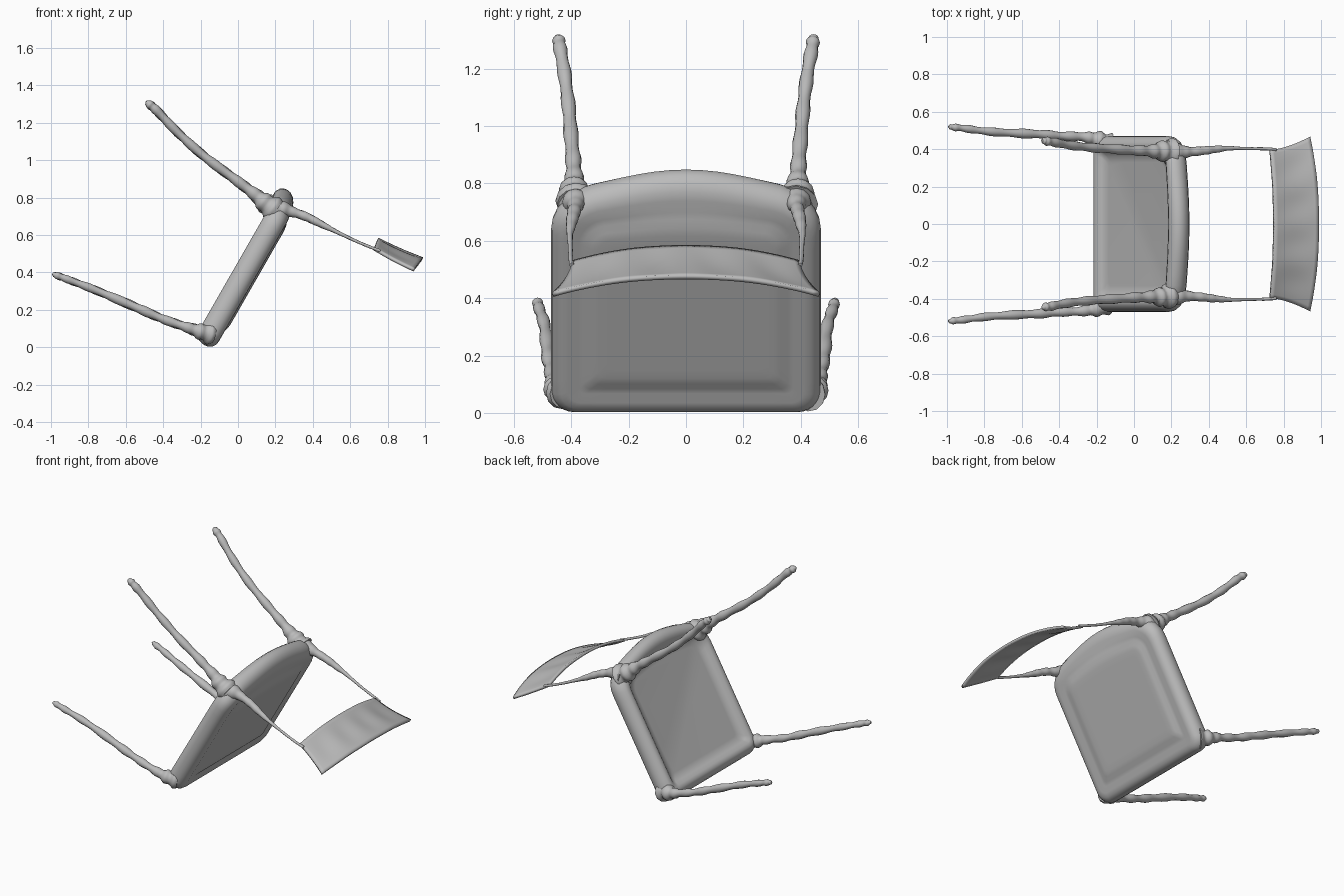
import bpy, bmesh, math
from mathutils import Vector

if "Cube" in bpy.data.objects:
    bpy.data.objects.remove(bpy.data.objects["Cube"], do_unlink=True)

grey = bpy.data.materials.new("plain grey")
grey.diffuse_color = (0.5, 0.5, 0.5, 1)
grey.use_nodes = True
grey.node_tree.nodes["Principled BSDF"].inputs["Base Color"].default_value = (0.5, 0.5, 0.5, 1)


def finish(name, bm):
    """Turn a bmesh into a smooth shaded grey object."""
    bmesh.ops.recalc_face_normals(bm, faces=bm.faces)
    mesh = bpy.data.meshes.new(name)
    bm.to_mesh(mesh)
    bm.free()
    mesh.materials.append(grey)
    ob = bpy.data.objects.new(name, mesh)
    bpy.context.collection.objects.link(ob)
    bpy.ops.object.select_all(action='DESELECT')
    bpy.context.view_layer.objects.active = ob
    ob.select_set(True)
    bpy.ops.object.shade_smooth_by_angle(angle=math.radians(50))
    return ob


def bridge(bm, a, b):
    for i in range(len(a)):
        j = (i + 1) % len(a)
        bm.faces.new((a[i], a[j], b[j], b[i]))


# Seat: a tilted rounded slab, dished underneath and padded on top
U = Vector((0.497, 0, 0.867))     # from front edge to back edge of the seat
N = Vector((0.867, 0, -0.497))    # out of the sitting face


def seat_point(u, y, h):
    t = max(0, (u - 0.1) / 0.7)
    u += 0.075 * t ** 3 * math.cos(min(abs(y) / 0.42, 1) * math.pi / 2) ** 1.3
    h -= 0.2 * max(0, u - 0.72)
    return U * u + N * h + Vector((0, y, 0))


def seat_ring(bm, inset, h):
    u0, u1, w = -0.08 + inset, 0.79 - inset, 0.47 - inset
    corners = [(u0, -w, 0.08, 180), (u1, -w, 0.14, 270), (u1, w, 0.14, 0), (u0, w, 0.08, 90)]
    pts = []
    for u, y, r, start in corners:
        r = max(0.025, r - inset * 0.6)
        cu = u + r if u == u0 else u - r
        cy = y + r if y < 0 else y - r
        for k in range(7):
            a = math.radians(start + 15 * k)
            pts.append((cu + r * math.cos(a), cy + r * math.sin(a)))
    ring = []
    for i, p in enumerate(pts):       # split the straight runs so the back edge can bow
        q = pts[(i + 1) % len(pts)]
        n = 12 if i % 7 == 6 else 1
        for k in range(n):
            u, y = (p[j] + (q[j] - p[j]) * k / n for j in (0, 1))
            ring.append(bm.verts.new(seat_point(u, y, h)))
    return ring


bm = bmesh.new()
section = [(0.14, -0.19), (0.11, -0.194), (0.09, -0.207), (0.07, -0.222), (0.05, -0.227),
           (0.03, -0.221), (0.012, -0.203), (0.002, -0.18), (0, -0.16), (0.003, -0.14),
           (0.015, -0.12), (0.035, -0.107), (0.06, -0.104), (0.095, -0.109), (0.115, -0.107),
           (0.14, -0.098), (0.165, -0.095), (0.2, -0.095)]
rings = [seat_ring(bm, *s) for s in section]
for a, b in zip(rings, rings[1:]):
    bridge(bm, a, b)
bm.faces.new(rings[0])
bm.faces.new(rings[-1])
finish("seat", bm)


# Legs and uprights: round lumpy tubes along a smooth path, mirrored in y
def catmull(a, b, c, d, t):
    return 0.5 * (2 * b + (c - a) * t + (2 * a - 5 * b + 4 * c - d) * t * t
                  + (3 * b - a - 3 * c + d) * t ** 3)


def rod(name, pts, side, lump):
    """pts holds (x, y, z, radius); lump is the size of the bumps."""
    p = [Vector(q) for q in pts]
    p = [2 * p[0] - p[1]] + p + [2 * p[-1] - p[-2]]
    path = [catmull(*p[i:i + 4], k / 8) for i in range(len(p) - 3) for k in range(8)] + [p[-2]]
    bm = bmesh.new()
    rings = []
    for i, q in enumerate(path):
        nxt, prv = path[min(i + 1, len(path) - 1)], path[max(i - 1, 0)]
        tan = (nxt - prv).to_3d().normalized()
        e1 = tan.cross(Vector((0, 1, 0))).normalized()
        e2 = tan.cross(e1)
        r = max(q.w, 0.004) * (1 + lump * math.sin(i * 0.95 + side))
        mid = q.to_3d() + e2 * 0.18 * lump * q.w * math.sin(i * 0.6)
        ring = []
        for k in range(12):
            a = math.tau * k / 12
            v = mid + e1 * r * math.cos(a) + e2 * r * math.sin(a)
            ring.append(bm.verts.new((v.x, v.y * side, v.z)))
        rings.append(ring)
    for a, b in zip(rings, rings[1:]):
        bridge(bm, a, b)
    bm.faces.new(rings[0])
    bm.faces.new(rings[-1])
    finish(name, bm)


front_leg = [(-0.14, 0.425, 0.07, 0.06), (-0.2, 0.452, 0.083, 0.042), (-0.27, 0.465, 0.105, 0.026),
             (-0.4, 0.472, 0.15, 0.023), (-0.55, 0.482, 0.215, 0.024), (-0.75, 0.492, 0.3, 0.021),
             (-0.9, 0.51, 0.358, 0.019), (-0.97, 0.518, 0.384, 0.017), (-0.992, 0.52, 0.392, 0.006)]
back_leg = [(0.2, 0.385, 0.73, 0.07), (0.14, 0.39, 0.775, 0.05), (0.08, 0.39, 0.825, 0.031),
            (-0.02, 0.395, 0.9, 0.026), (-0.18, 0.405, 1.02, 0.024), (-0.32, 0.418, 1.145, 0.023),
            (-0.43, 0.437, 1.26, 0.023), (-0.475, 0.444, 1.3, 0.021), (-0.49, 0.446, 1.315, 0.007)]
upright = [(0.18, 0.385, 0.73, 0.065), (0.24, 0.385, 0.735, 0.045), (0.3, 0.386, 0.72, 0.026),
           (0.37, 0.392, 0.695, 0.023), (0.44, 0.4, 0.66, 0.019), (0.52, 0.405, 0.62, 0.011),
           (0.62, 0.403, 0.572, 0.008), (0.7, 0.402, 0.538, 0.008), (0.76, 0.398, 0.515, 0.008)]
for side, word in ((1, "back"), (-1, "front")):
    rod("front_leg_" + word, front_leg, side, 0.12)
    rod("back_leg_" + word, back_leg, side, 0.1)
    rod("upright_" + word, upright, side, 0.05)

# Backrest: a thin bowed sheet that flares towards its free edge
bm = bmesh.new()
rows, cols = 12, 40
grid = []
for i in range(rows + 1):
    v = i / rows
    half = 0.395 + 0.07 * v ** 1.6
    row = []
    for j in range(cols + 1):
        s = 2 * j / cols - 1
        bow = 1 - abs(s) ** 2.2
        ripple = 0.004 * math.cos(s * 13) * math.sin(math.pi * v)
        sag = -0.008 * math.sin(math.pi * v)
        x = 0.727 + 0.213 * v + bow * (0.02 + 0.027 * v)
        z = 0.525 - 0.113 * v + bow * (0.053 + 0.008 * v) + sag + ripple
        row.append(bm.verts.new((x, half * s, z)))
    grid.append(row)
for a, b in zip(grid, grid[1:]):
    for j in range(cols):
        bm.faces.new((a[j], a[j + 1], b[j + 1], b[j]))
backrest = finish("backrest", bm)
thick = backrest.modifiers.new("thickness", 'SOLIDIFY')
thick.thickness = 0.016
thick.offset = 0
